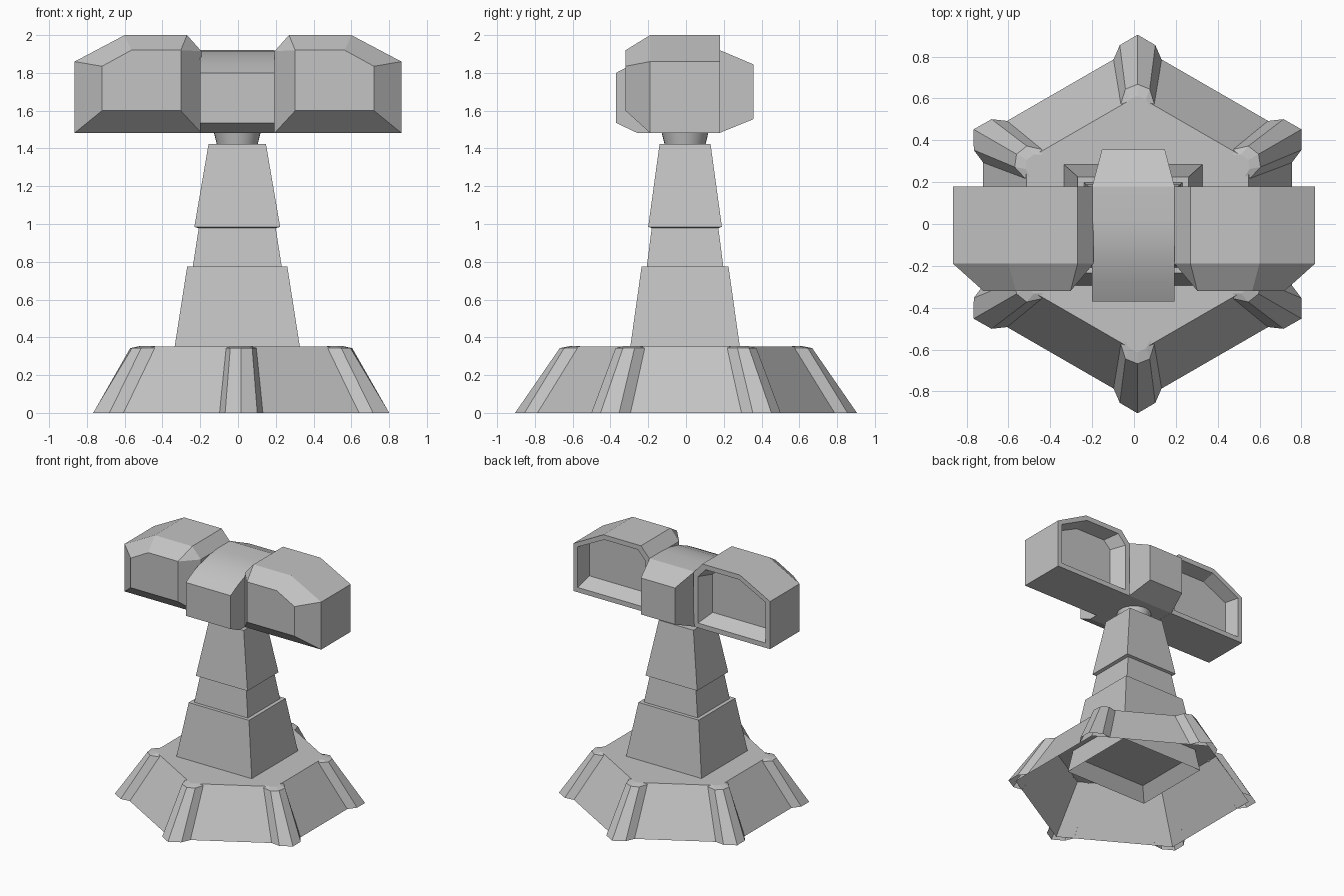
import bpy, bmesh
from math import pi, cos, sin, radians
from mathutils import Vector, Matrix

default = bpy.data.objects.get("Cube")
if default:
    bpy.data.objects.remove(default, do_unlink=True)

grey = bpy.data.materials.new("plain_grey")
grey.use_nodes = True
colour = (0.55, 0.55, 0.55, 1)
grey.diffuse_color = colour
grey.node_tree.nodes["Principled BSDF"].inputs["Base Color"].default_value = colour


def loft(name, rings, caps=(True, True), matrix=Matrix(), smooth=None, closed=True):
    """Join equal-length rings of points into a skin, with optional end caps."""
    bm = bmesh.new()
    loops = [[bm.verts.new(matrix @ Vector(p)) for p in ring] for ring in rings]
    count = len(loops[0])
    for low, high in zip(loops, loops[1:]):
        for i in range(count if closed else count - 1):
            j = (i + 1) % count
            bm.faces.new((low[i], low[j], high[j], high[i]))
    if caps[0]:
        bm.faces.new(loops[0])
    if caps[1]:
        bm.faces.new(loops[-1])
    bmesh.ops.remove_doubles(bm, verts=bm.verts, dist=0.0005)
    bmesh.ops.recalc_face_normals(bm, faces=bm.faces)
    mesh = bpy.data.meshes.new(name)
    bm.to_mesh(mesh)
    bm.free()
    mesh.materials.append(grey)
    obj = bpy.data.objects.new(name, mesh)
    bpy.context.collection.objects.link(obj)
    if smooth:
        bpy.ops.object.select_all(action='DESELECT')
        obj.select_set(True)
        bpy.context.view_layer.objects.active = obj
        bpy.ops.object.shade_smooth_by_angle(angle=radians(smooth))
    return obj


def polygon(radius, z, sides, turn=0.0):
    return [(radius * cos(turn + 2 * pi * i / sides),
             radius * sin(turn + 2 * pi * i / sides), z) for i in range(sides)]


def rectangle(hx, hy, z):
    return [(-hx, -hy, z), (hx, -hy, z), (hx, hy, z), (-hx, hy, z)]


# Hollow six-sided foot, open underneath
foot_place = Matrix.Translation((0.017, 0, 0))
loft("foot", [polygon(0.853, 0, 6, pi / 6), polygon(0.613, 0.352, 6, pi / 6)],
     caps=(False, True), matrix=foot_place)


# Thin-skinned ribs wrapped over the six corners of the foot
def rib_ring(side, shoulder, tip, z):
    half = [side, shoulder]
    return ([(r, w, z) for r, w in half] + [(tip, 0, z)]
            + [(r, -w, z) for r, w in reversed(half)])


rib_rings = [rib_ring((0.786, 0.115), (0.855, 0.085), 0.905, 0),
             rib_ring((0.575, 0.08), (0.645, 0.058), 0.668, 0.343),
             rib_ring((0.56, 0.06), (0.595, 0.04), 0.612, 0.354)]
for k in range(6):
    loft("foot_rib", rib_rings, caps=(False, True), closed=False,
         matrix=foot_place @ Matrix.Rotation(pi / 6 + k * pi / 3, 4, 'Z'))

# Stepped column, its bottom recessed inside the foot
column = Matrix.Translation((-0.004, -0.005, 0))
loft("column_lower", [rectangle(0.285, 0.24, 0.27), rectangle(0.358, 0.314, 0.18),
                      rectangle(0.265, 0.23, 0.775)], matrix=column)
loft("column_middle", [rectangle(0.247, 0.212, 0.7), rectangle(0.202, 0.175, 0.99)],
     matrix=column)
loft("column_upper", [rectangle(0.205, 0.175, 0.978), rectangle(0.227, 0.195, 0.985),
                      rectangle(0.152, 0.135, 1.423)], matrix=column)

# Round neck
loft("neck", [polygon(0.108, 1.42, 32), polygon(0.125, 1.49, 32)],
     matrix=column, smooth=30)

# Head block: side profile across the width, with a tapered back
profile = [(-0.37, 1.535), (-0.37, 1.8), (-0.28, 1.848), (-0.18, 1.888),
           (-0.08, 1.912), (0.02, 1.92), (0.18, 1.92), (0.357, 1.845),
           (0.357, 1.555), (0.18, 1.483), (-0.26, 1.483)]
loft("head_block", [[(s * (0.15 if y > 0.3 else 0.197) - 0.003, y, z) for y, z in profile]
                    for s in (-1, 1)], smooth=20)

# Side pods: bevelled front, shallow sloping recess at the back
outline = [(0.194, 1.482), (0.194, 1.915), (0.27, 2.0), (0.6, 2.0),
           (0.865, 1.86), (0.865, 1.482)]
front = [(0.303, 1.6), (0.303, 1.92), (0.303, 1.92), (0.565, 1.92),
         (0.72, 1.835), (0.72, 1.6)]


def inset(points, inner, outer, bottom, top):
    """Shrink an outline by a separate margin on each side."""
    xs, zs = [p[0] for p in points], [p[1] for p in points]
    x0, z0 = min(xs), min(zs)
    width, height = max(xs) - x0, max(zs) - z0
    return [(x0 + inner + (x - x0) * (1 - (inner + outer) / width),
             z0 + bottom + (z - z0) * (1 - (bottom + top) / height))
            for x, z in points]


pod_steps = [(front, -0.32), (outline, -0.19), (outline, 0.18),
             (inset(outline, 0.038, 0.038, 0.038, 0.038), 0.18),
             (inset(outline, 0.09, 0.065, 0.095, 0.06), 0.07)]
for name, s in (("pod_left", 1), ("pod_right", -1)):
    loft(name, [[(s * x, y, z) for x, z in pts] for pts, y in pod_steps])
